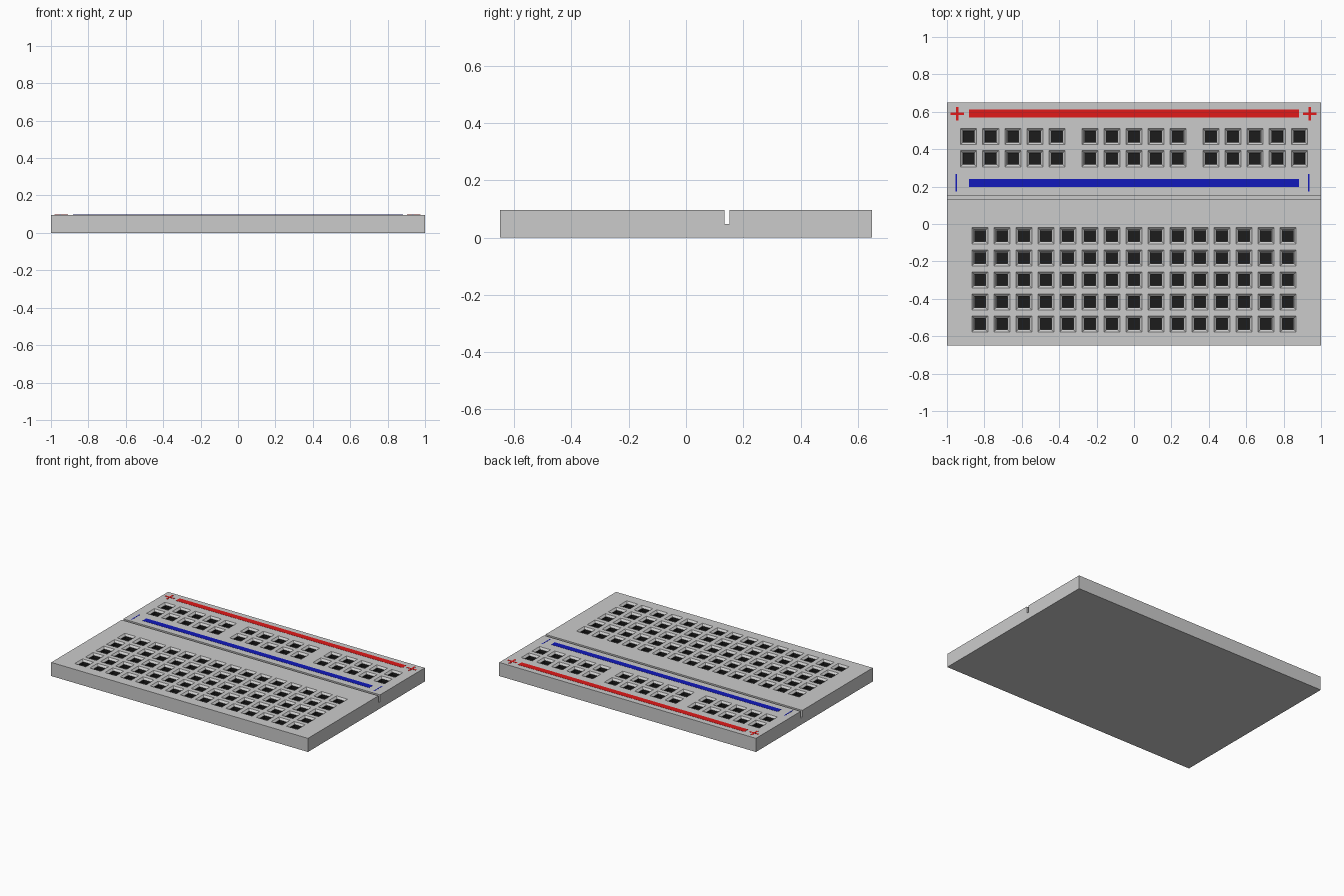
import bpy, bmesh

if "Cube" in bpy.data.objects:
    bpy.data.objects.remove(bpy.data.objects["Cube"])

TOP = 0.096      # board height
PITCH = 0.118    # hole spacing
HOLE = 0.030     # half width of square hole
RIM = 0.043      # half width of chamfered rim
FUNNEL = 0.012   # chamfer depth
DEPTH = 0.032    # hole depth


def material(name, rgb):
    m = bpy.data.materials.new(name)
    m.diffuse_color = (*rgb, 1)
    m.use_nodes = True
    m.node_tree.nodes["Principled BSDF"].inputs["Base Color"].default_value = m.diffuse_color
    return m


def make_object(name, bm, mat=None):
    me = bpy.data.meshes.new(name)
    bm.to_mesh(me)
    bm.free()
    ob = bpy.data.objects.new(name, me)
    bpy.context.collection.objects.link(ob)
    if mat:
        me.materials.append(mat)
    return ob


def tower(bm, x, y, rings, cap_top=True):
    """Stack of square rings (half x, half y, z), listed bottom to top."""
    loops = [[bm.verts.new((x + sx * hx, y + sy * hy, z))
              for sx, sy in ((-1, -1), (1, -1), (1, 1), (-1, 1))] for hx, hy, z in rings]
    for lo, hi in zip(loops, loops[1:]):
        for i in range(4):
            j = (i + 1) % 4
            bm.faces.new((lo[i], lo[j], hi[j], hi[i]))
    bm.faces.new(loops[0][::-1])
    if cap_top:
        bm.faces.new(loops[-1])


def bars(name, items, mat):
    """Thin printed bars: (x, y, half x, half y)."""
    bm = bmesh.new()
    for x, y, hx, hy in items:
        tower(bm, x, y, [(hx, hy, TOP - 0.002), (hx, hy, TOP + 0.001)])
    return make_object(name, bm, mat)


dark = material("socket_black", (0.012, 0.012, 0.012))
red = material("red_print", (0.75, 0.01, 0.01))
blue = material("blue_print", (0.006, 0.01, 0.5))

# Hole positions: 15 x 5 terminal field, then two power rows in groups of five
holes = [((c - 7) * PITCH * 0.998, -0.063 - r * PITCH) for c in range(15) for r in range(5)]
holes += [(g * 0.648 + c * PITCH, y)
          for g in (-1, 0, 1) for c in range(-2, 3) for y in (0.349, 0.467)]

# Board body
bm = bmesh.new()
tower(bm, 0, 0, [(1, 0.65, 0), (1, 0.65, TOP)])
board = make_object("board", bm)

# Cutter: lengthwise groove and chamfered holes
bm = bmesh.new()
tower(bm, 0, 0.143, [(1.1, 0.009, 0.048), (1.1, 0.009, 0.15)])
for x, y in holes:
    over = 0.01
    wide = RIM + (RIM - HOLE) * over / FUNNEL
    tower(bm, x, y, [(HOLE, HOLE, TOP - DEPTH), (HOLE, HOLE, TOP - FUNNEL),
                     (wide, wide, TOP + over)])
cutter = make_object("hole_cutter", bm)
cutter.hide_render = True

mod = board.modifiers.new("holes", 'BOOLEAN')
mod.operation = 'DIFFERENCE'
mod.solver = 'EXACT'
mod.object = cutter
bpy.context.view_layer.objects.active = board
bpy.ops.object.modifier_apply(modifier=mod.name)
bpy.data.objects.remove(cutter)

# Dark lining of every hole
bm = bmesh.new()
h = HOLE - 0.0006
for x, y in holes:
    tower(bm, x, y, [(h, h, TOP - DEPTH + 0.0006), (h, h, TOP - FUNNEL)], cap_top=False)
bmesh.ops.reverse_faces(bm, faces=bm.faces[:])
make_object("contact_sockets", bm, dark)

# Power rail stripes
bars("positive_stripe", [(0, 0.59, 0.883, 0.021)], red)
bars("negative_stripe", [(0, 0.22, 0.883, 0.021)], blue)

# Polarity marks at both ends
for side, px, mx in (("left", -0.945, -0.951), ("right", 0.94, 0.935)):
    t, a = 0.006, 0.036
    arm = (a - t) / 2
    bars(side + "_plus_mark", [(px, 0.59, t, a), (px - t - arm, 0.59, arm, t),
                               (px + t + arm, 0.59, arm, t)], red)
    bars(side + "_minus_mark", [(mx, 0.22, 0.0035, 0.046)], blue)
